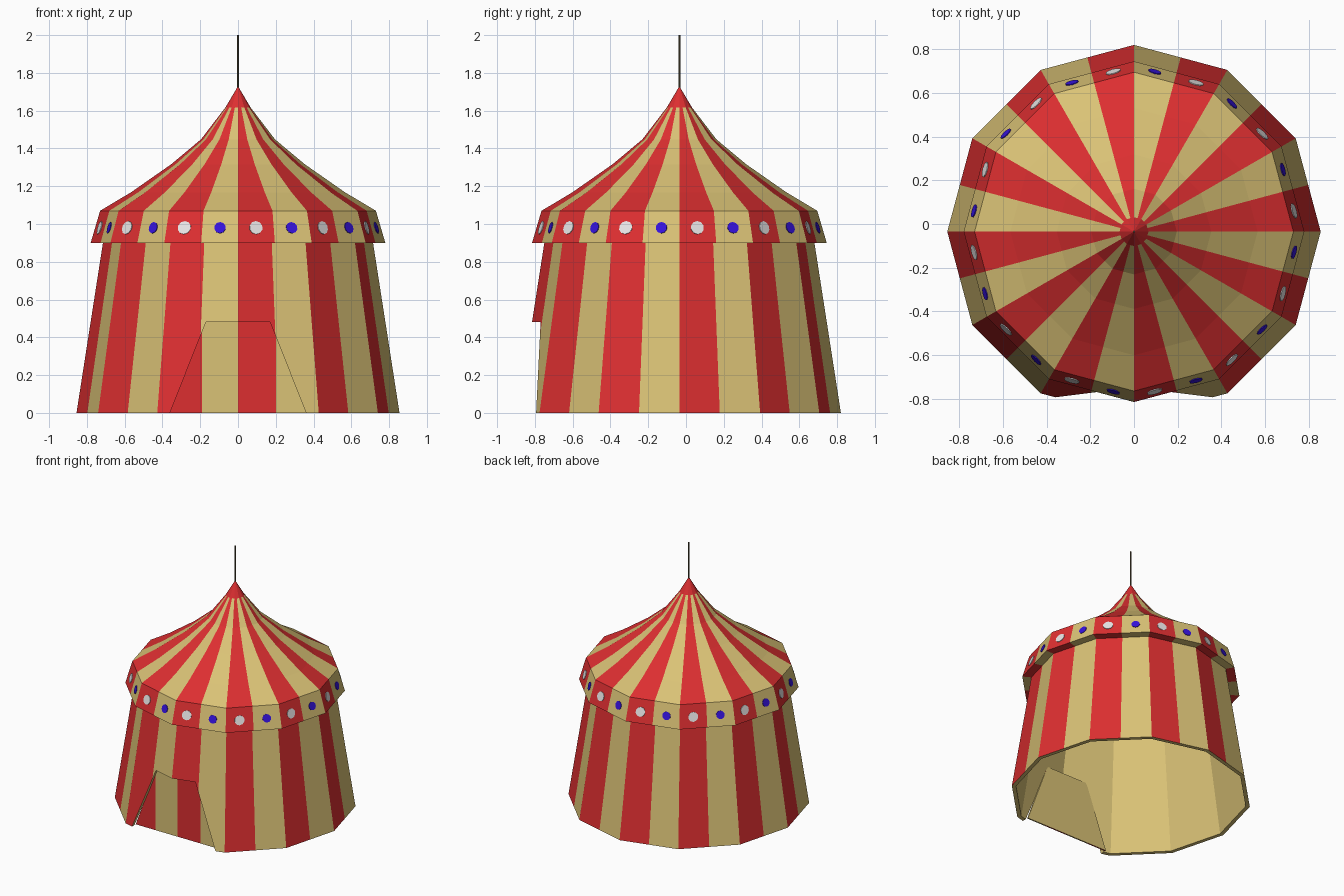
import bpy, bmesh, math
from mathutils import Vector, Matrix

if "Cube" in bpy.data.objects:
    bpy.data.objects.remove(bpy.data.objects["Cube"])

CY = -0.035          # tent axis in y
N = 24               # stripe sectors, two per side of the 12-gon


def mat(name, rgb):
    m = bpy.data.materials.new(name)
    m.diffuse_color = (*rgb, 1)
    m.use_nodes = True
    m.node_tree.nodes["Principled BSDF"].inputs["Base Color"].default_value = m.diffuse_color
    return m


TAN = mat("tan cloth", (0.70, 0.54, 0.18))
RED = mat("red cloth", (0.72, 0.028, 0.030))
BLUE = mat("blue dot", (0.035, 0.006, 0.72))
WHITE = mat("white dot", (0.80, 0.78, 0.78))
WOOD = mat("dark pole", (0.10, 0.08, 0.04))


def finish(bm, name, mats):
    bmesh.ops.recalc_face_normals(bm, faces=bm.faces[:])
    me = bpy.data.meshes.new(name)
    bm.to_mesh(me)
    bm.free()
    ob = bpy.data.objects.new(name, me)
    bpy.context.collection.objects.link(ob)
    for m in mats:
        me.materials.append(m)
    return ob


def ring_point(k, r, z):
    # point on the 12-gon: corners at even k, side midpoints at odd k
    a = math.radians(-90 + 15 * k)
    rr = r * (math.cos(math.radians(15)) if k % 2 else 1)
    return Vector((rr * math.cos(a), CY + rr * math.sin(a), z))


# Tent shell: outer profile up to the tip, inner lining back down
outer = [(.855, 0), (.715, .9), (.78, .9), (.73, 1.07), (.566, 1.168),
         (.354, 1.316), (.196, 1.448), (.066, 1.618), (0, 1.73)]
inner = [(0, 1.66), (.17, 1.42), (.34, 1.28), (.55, 1.13), (.68, 1.05),
         (.685, .9), (.825, 0)]
prof = outer + inner
bm = bmesh.new()
rings = []
for r, z in prof:
    if r == 0:
        rings.append([bm.verts.new((0, CY, z))] * N)
    else:
        rings.append([bm.verts.new(ring_point(k, r, z)) for k in range(N)])
for i in range(len(prof)):
    if prof[i][0] == 0 and prof[(i + 1) % len(prof)][0] == 0:
        continue
    a, b = rings[i], rings[(i + 1) % len(prof)]
    for k in range(N):
        j = (k + 1) % N
        vs = list(dict.fromkeys([a[k], a[j], b[j], b[k]]))
        f = bm.faces.new(vs)
        # alternating stripes outside, red tip, plain tan lining
        if i == len(outer) - 2:
            f.material_index = 1
        elif i < len(outer) - 2:
            f.material_index = 1 if k % 2 == 0 else 0
tent = finish(bm, "tent_shell", [TAN, RED])


def trapezoid_prism(bm, section, y0, y1):
    # section: (x, z) points, extruded from y0 to y1
    A = [bm.verts.new((x, y0, z)) for x, z in section]
    B = [bm.verts.new((x, y1, z)) for x, z in section]
    bm.faces.new(A)
    bm.faces.new(B[::-1])
    for i in range(len(A)):
        j = (i + 1) % len(A)
        bm.faces.new((A[i], B[i], B[j], A[j]))


# Doorway cutter
bm = bmesh.new()
trapezoid_prism(bm, [(-.40, -.1), (.40, -.1), (.17, .48), (-.17, .48)], -1.2, -.5)
cutter = finish(bm, "doorway_cutter", [TAN])
cutter.hide_render = True
cutter.display_type = 'WIRE'
mod = tent.modifiers.new("doorway", 'BOOLEAN')
mod.operation = 'DIFFERENCE'
mod.solver = 'EXACT'
mod.object = cutter

# Flat door flap set just inside the doorway, striped outside
bm = bmesh.new()
trapezoid_prism(bm, [(-.36, 0), (.36, 0), (.18, .485), (-.18, .485)], -.748, -.738)
for x in (-.19, 0, .2):
    bmesh.ops.bisect_plane(bm, geom=bm.verts[:] + bm.edges[:] + bm.faces[:],
                           plane_co=(x, 0, 0), plane_no=(1, 0, 0))
bm.normal_update()
for f in bm.faces:
    c = f.calc_center_median()
    if c.y < -.7395 and (c.x < -.19 or 0 < c.x < .2):
        f.material_index = 1
flap = finish(bm, "door_flap", [TAN, RED])

# Dots on the valance: white on red, blue on tan
bm = bmesh.new()
for k in range(N):
    j = (k + 1) % N
    lo = (ring_point(k, .78, .9) + ring_point(j, .78, .9)) / 2
    hi = (ring_point(k, .73, 1.07) + ring_point(j, .73, 1.07)) / 2
    right = (ring_point(j, .78, .9) - ring_point(k, .78, .9)).normalized()
    up = (hi - lo).normalized()
    n = right.cross(up)
    c = lo.lerp(hi, .47) + n * .001
    rot = Matrix((right, up, n)).transposed().to_4x4()
    rad = .036 if k % 2 == 0 else .031
    before = set(bm.faces)
    bmesh.ops.create_cone(bm, cap_ends=True, segments=10, radius1=rad, radius2=rad,
                          depth=.006, matrix=Matrix.Translation(c) @ rot)
    for f in set(bm.faces) - before:
        f.material_index = k % 2
finish(bm, "valance_dots", [WHITE, BLUE])

# Pole above the tip
bm = bmesh.new()
bmesh.ops.create_cone(bm, cap_ends=True, segments=6, radius1=.005, radius2=.005,
                      depth=.30, matrix=Matrix.Translation((0, CY, 1.85)))
finish(bm, "top_pole", [WOOD])
